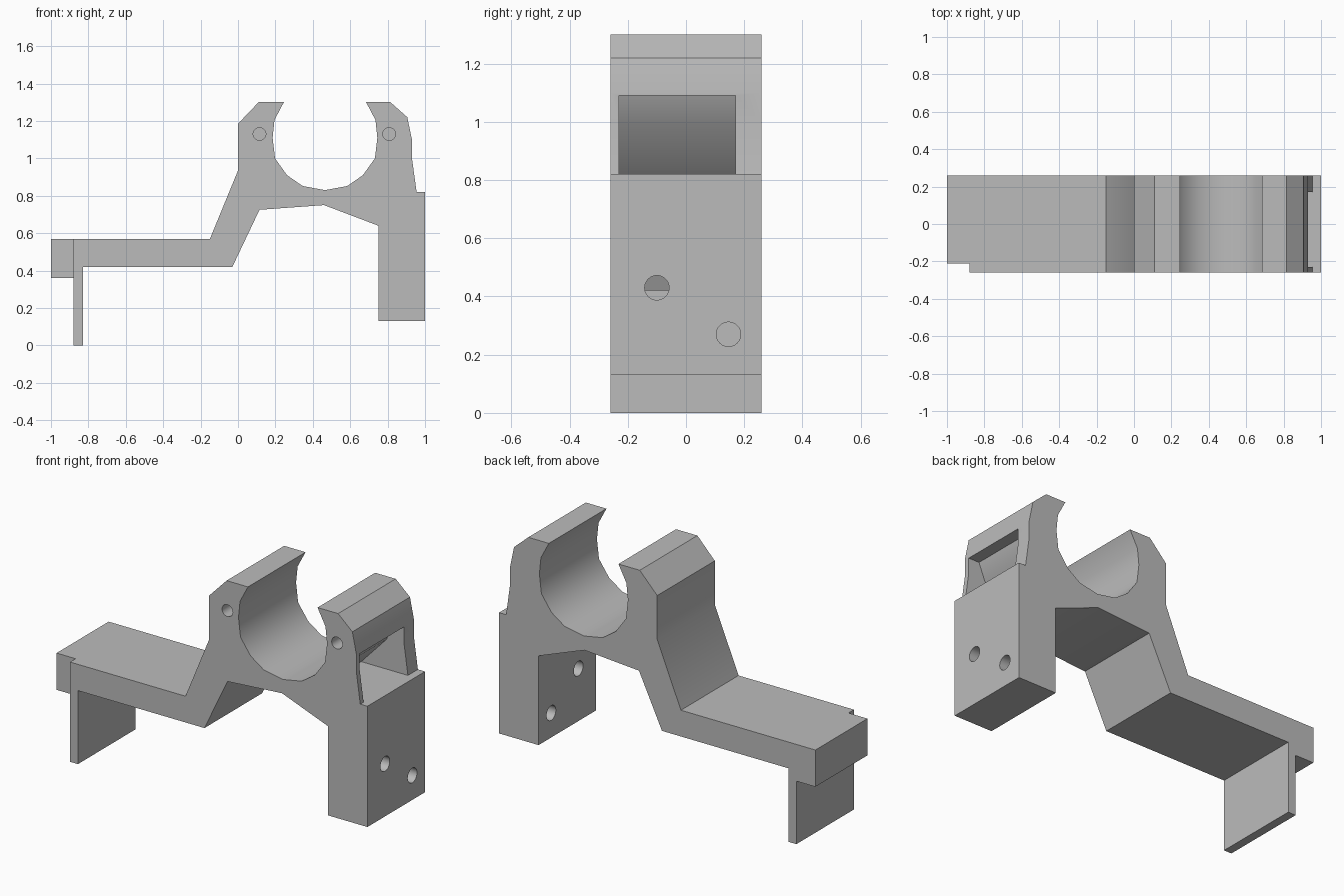
import bpy, bmesh, math
from mathutils import Matrix

cube = bpy.data.objects.get("Cube")
if cube:
    bpy.data.objects.remove(cube, do_unlink=True)

HALF = 0.26
grey = bpy.data.materials.new("plain grey")
grey.use_nodes = True
grey.diffuse_color = (0.5, 0.5, 0.5, 1)
grey.node_tree.nodes["Principled BSDF"].inputs["Base Color"].default_value = (0.5, 0.5, 0.5, 1)


def finish(name, bm):
    bmesh.ops.recalc_face_normals(bm, faces=bm.faces)
    mesh = bpy.data.meshes.new(name)
    bm.to_mesh(mesh)
    bm.free()
    mesh.materials.append(grey)
    obj = bpy.data.objects.new(name, mesh)
    bpy.context.collection.objects.link(obj)
    return obj


def prism(name, outline, y0, y1):
    """Extrude an x-z outline along y."""
    bm = bmesh.new()
    face = bm.faces.new([bm.verts.new((x, y0, z)) for x, z in outline])
    new = bmesh.ops.extrude_face_region(bm, geom=[face])["geom"]
    bmesh.ops.translate(bm, vec=(0, y1 - y0, 0),
                        verts=[v for v in new if isinstance(v, bmesh.types.BMVert)])
    return finish(name, bm)


def rod(name, centre, radius, length, axis):
    bm = bmesh.new()
    turn = Matrix.Rotation(math.pi / 2, 4, "Y" if axis == "X" else "X")
    bmesh.ops.create_cone(bm, cap_ends=True, segments=32, radius1=radius, radius2=radius,
                          depth=length, matrix=Matrix.Translation(centre) @ turn)
    return finish(name, bm)


def activate(obj):
    bpy.ops.object.select_all(action="DESELECT")
    obj.select_set(True)
    bpy.context.view_layer.objects.active = obj


def cut(obj, cutter):
    cutter.hide_render = True
    mod = obj.modifiers.new("cut", "BOOLEAN")
    mod.operation = "DIFFERENCE"
    mod.solver = "EXACT"
    mod.object = cutter
    activate(obj)
    bpy.ops.object.modifier_apply(modifier=mod.name)
    bpy.data.objects.remove(cutter, do_unlink=True)


# Bracket side profile: arm underside, leg, right jaw, bore, left jaw, arm top
underside = [(-0.88, 0), (-0.83, 0), (-0.83, 0.42), (-0.03, 0.42),
             (0.115, 0.725), (0.46, 0.75), (0.75, 0.64)]
leg = [(0.75, 0.13), (1, 0.13), (1, 0.82), (0.955, 0.82)]
right_jaw = [(0.93, 1.0), (0.93, 1.1), (0.905, 1.22), (0.815, 1.3)]
half_bore = [(0.22, 1.3), (0.27, 1.205), (0.28, 1.11), (0.267, 1.0), (0.203, 0.91), (0.119, 0.852)]
bore = ([(0.465 + x, z) for x, z in half_bore] + [(0.465, 0.83)]
        + [(0.465 - x, z) for x, z in reversed(half_bore)])
left_jaw = [(0.11, 1.3), (0, 1.185), (0, 0.935), (-0.15, 0.57), (-0.88, 0.57)]
bracket = prism("clamp_bracket", underside + leg + right_jaw + bore + left_jaw, -HALF, HALF)

# Undercut pocket in the outside of the right jaw
cut(bracket, prism("pocket_cutter", [(0.86, 1.09), (0.82, 0.99), (0.66, 0.82),
                                     (1.1, 0.82), (1.1, 1.09)], -0.23, 0.17))

# Blind screw holes in the jaw fronts
for x in (0.115, 0.808):
    cut(bracket, rod("jaw_hole_cutter", (x, -HALF, 1.13), 0.034, 0.8, "Y"))

# Through holes in the leg
for y, z in ((-0.1, 0.43), (0.146, 0.27)):
    cut(bracket, rod("leg_hole_cutter", (0.875, y, z), 0.042, 0.5, "X"))

# End block on the arm, set back from the front
end_block = prism("arm_end_block", [(-1, 0.36), (-0.88, 0.36), (-0.88, 0.57), (-1, 0.57)],
                  -0.21, HALF)

for obj in (bracket, end_block):
    activate(obj)
    bpy.ops.object.shade_smooth_by_angle(angle=math.radians(30))
